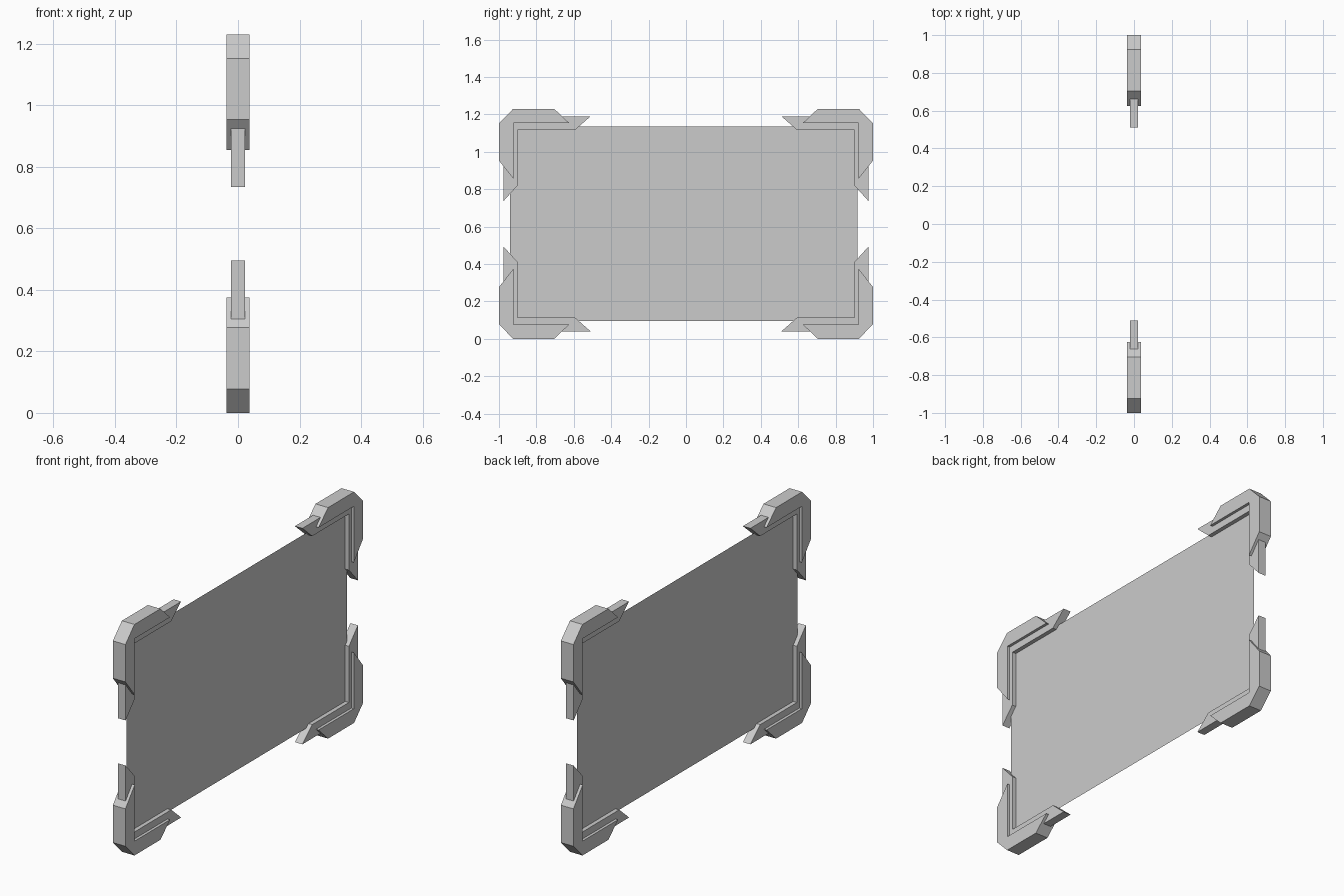
import bpy, bmesh

if "Cube" in bpy.data.objects:
    bpy.data.objects.remove(bpy.data.objects["Cube"])

MID_Z = 0.615  # height of the horizontal symmetry line


def make_object(name, bm):
    mesh = bpy.data.meshes.new(name)
    bm.to_mesh(mesh)
    bm.free()
    obj = bpy.data.objects.new(name, mesh)
    obj.location.z = MID_Z
    bpy.context.collection.objects.link(obj)
    return obj


def corner_set(name, profile, half):
    """Extrude a (y, z) profile along x, then mirror it to all four corners."""
    bm = bmesh.new()
    face = bm.faces.new([bm.verts.new((-half, y, z - MID_Z)) for y, z in profile])
    ext = bmesh.ops.extrude_face_region(bm, geom=[face])
    verts = [v for v in ext["geom"] if isinstance(v, bmesh.types.BMVert)]
    bmesh.ops.translate(bm, verts=verts, vec=(2 * half, 0, 0))
    bmesh.ops.recalc_face_normals(bm, faces=bm.faces)
    obj = make_object(name, bm)
    mod = obj.modifiers.new("four_corners", "MIRROR")
    mod.use_axis = (False, True, True)
    mod.use_mirror_merge = False
    return obj


# thin screen panel
bm = bmesh.new()
bm.faces.new([bm.verts.new((0, y, z - MID_Z)) for y, z in
              [(-0.94, 0.095), (0.917, 0.095), (0.917, 1.135), (-0.94, 1.135)]])
make_object("screen_panel", bm)

# thick outer corner brackets with chamfered corner and pointed arms
corner_set("outer_corner_brackets",
           [(1.0, 1.152), (0.924, 1.23), (0.705, 1.23), (0.625, 1.154),
            (0.922, 1.154), (0.922, 0.855), (1.0, 0.953)], 0.037)

# thinner inner corner trims that reach past the brackets
corner_set("inner_corner_trims",
           [(0.977, 1.115), (0.905, 1.19), (0.51, 1.19), (0.593, 1.117),
            (0.902, 1.117), (0.902, 0.818), (0.977, 0.735)], 0.022)
